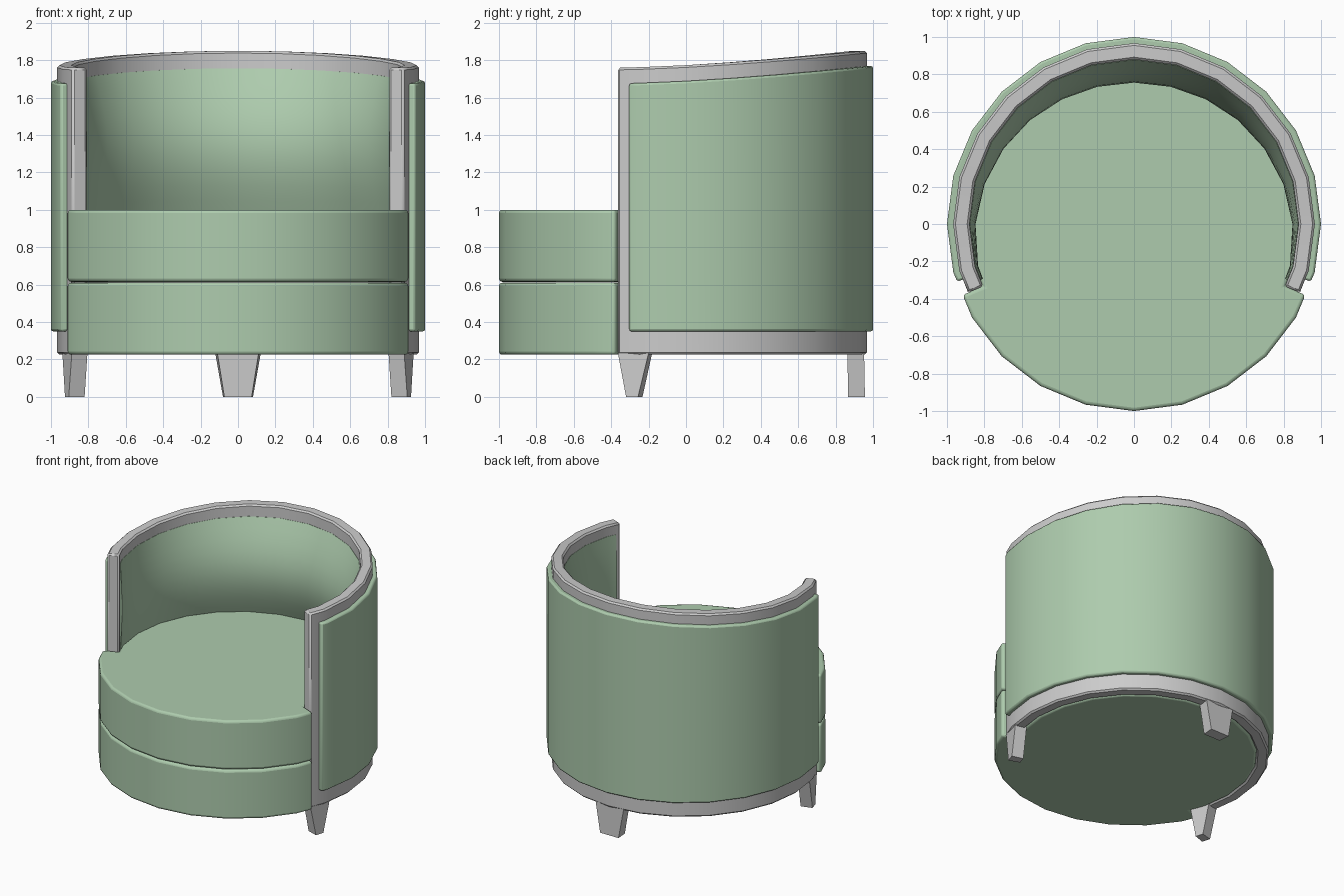
import bpy, bmesh, math
from math import sin, cos, radians, pi

if "Cube" in bpy.data.objects:
    bpy.data.objects.remove(bpy.data.objects["Cube"])

green = bpy.data.materials.new("green_fabric")
green.diffuse_color = (0.42, 0.60, 0.42, 1)
green.use_nodes = True
green.node_tree.nodes["Principled BSDF"].inputs["Base Color"].default_value = green.diffuse_color


def chord_r(r, a):
    """Radius at angle a on a 24-sided ring with corners every 15 degrees."""
    return r * cos(radians(7.5)) / cos(radians((a % 15) - 7.5))


def point(r, a, z):
    r = chord_r(r, a)
    return (r * cos(radians(a)), r * sin(radians(a)), z)


def top_z(y):
    """Height of the rim, rising towards the back."""
    return 1.76 + 0.09 * (max(0, y + 0.37) / 1.335) ** 1.5


def finish(name, bm, bevel=0, segments=2, mat=None):
    bmesh.ops.recalc_face_normals(bm, faces=bm.faces)
    me = bpy.data.meshes.new(name)
    bm.to_mesh(me)
    bm.free()
    ob = bpy.data.objects.new(name, me)
    bpy.context.collection.objects.link(ob)
    if mat:
        me.materials.append(mat)
    if bevel:
        m = ob.modifiers.new("bevel", 'BEVEL')
        m.width, m.segments = bevel, segments
        m.limit_method, m.angle_limit = 'ANGLE', radians(40)
    bpy.ops.object.select_all(action='DESELECT')
    ob.select_set(True)
    bpy.context.view_layer.objects.active = ob
    bpy.ops.object.shade_smooth_by_angle(angle=radians(32))
    return ob


def sweep(name, end, profile, **kw):
    """Sweep a closed (radius, z) section round the back, capped at both ends."""
    angles = [end] + [a for a in range(-15, 196, 15) if end < a < 180 - end] + [180 - end]
    bm = bmesh.new()
    rings = [[bm.verts.new(point(r, a, z)) for r, z in profile(a)] for a in angles]
    n = len(rings[0])
    for p, q in zip(rings, rings[1:]):
        for i in range(n):
            j = (i + 1) % n
            bm.faces.new((p[i], p[j], q[j], q[i]))
    bm.faces.new(rings[0])
    bm.faces.new(rings[-1])
    return finish(name, bm, **kw)


# Grey curved frame
def frame_profile(a):
    t = top_z(0.965 * sin(radians(a)))
    return [(0.88, 0.225), (0.967, 0.225), (0.967, t), (0.88, t)]


# Outer upholstered panel
def panel_profile(a):
    t = top_z(sin(radians(a))) - 0.085
    return [(0.955, 0.35), (1.0, 0.35), (1.0, t), (0.955, t)]


# Inner back padding, bulging most at the back
def padding_profile(a):
    t = top_z(0.88 * sin(radians(a))) - 0.085
    bulge = 0.012 + 0.11 * max(0, sin(radians((a + 20) * 180 / 220))) ** 1.4
    steps = 10
    inner = [(0.878 - bulge * sin(pi * i / steps), 0.97 + (t - 0.97) * i / steps)
             for i in range(steps + 1)]
    return inner + [(0.9, t), (0.9, 0.97)]


sweep("frame", -22.5, frame_profile, bevel=0.012, segments=1)
sweep("outer_panel", -18, panel_profile, bevel=0.012, mat=green)
sweep("back_padding", -20, padding_profile, mat=green)


# Seat cushions: wide at the front, narrow inside the frame
def cushion(name, z0, z1):
    outline = [(1.0, a) for a in [-157.5, *range(-150, -29, 15), -22.5]]
    outline += [(0.88, a) for a in [-22.5, *range(-15, 196, 15), 202.5]]
    bm = bmesh.new()
    low = [bm.verts.new(point(r, a, z0)) for r, a in outline]
    high = [bm.verts.new(point(r, a, z1)) for r, a in outline]
    bm.faces.new(low)
    bm.faces.new(high)
    for i in range(len(low)):
        j = (i + 1) % len(low)
        bm.faces.new((low[i], low[j], high[j], high[i]))
    finish(name, bm, bevel=0.018, segments=3, mat=green)


cushion("lower_cushion", 0.225, 0.61)
cushion("upper_cushion", 0.615, 1.0)


# Tapered legs, given by angle ranges at top and bottom
def leg(name, top, bottom):
    bm = bmesh.new()
    rings = []
    for (a0, a1), z in ((bottom, 0), (top, 0.235)):
        rings.append([bm.verts.new((r * cos(radians(a)), r * sin(radians(a)), z))
                      for r, a in ((0.87, a0), (0.96, a0), (0.96, a1), (0.87, a1))])
    lo, hi = rings
    bm.faces.new(lo)
    bm.faces.new(hi)
    for i in range(4):
        j = (i + 1) % 4
        bm.faces.new((lo[i], lo[j], hi[j], hi[i]))
    finish(name, bm)


leg("front_leg_right", (-22.3, -12), (-19.5, -15.5))
leg("front_leg_left", (192, 202.3), (195.5, 199.5))
leg("back_leg", (82.7, 97.3), (85.2, 94.8))
